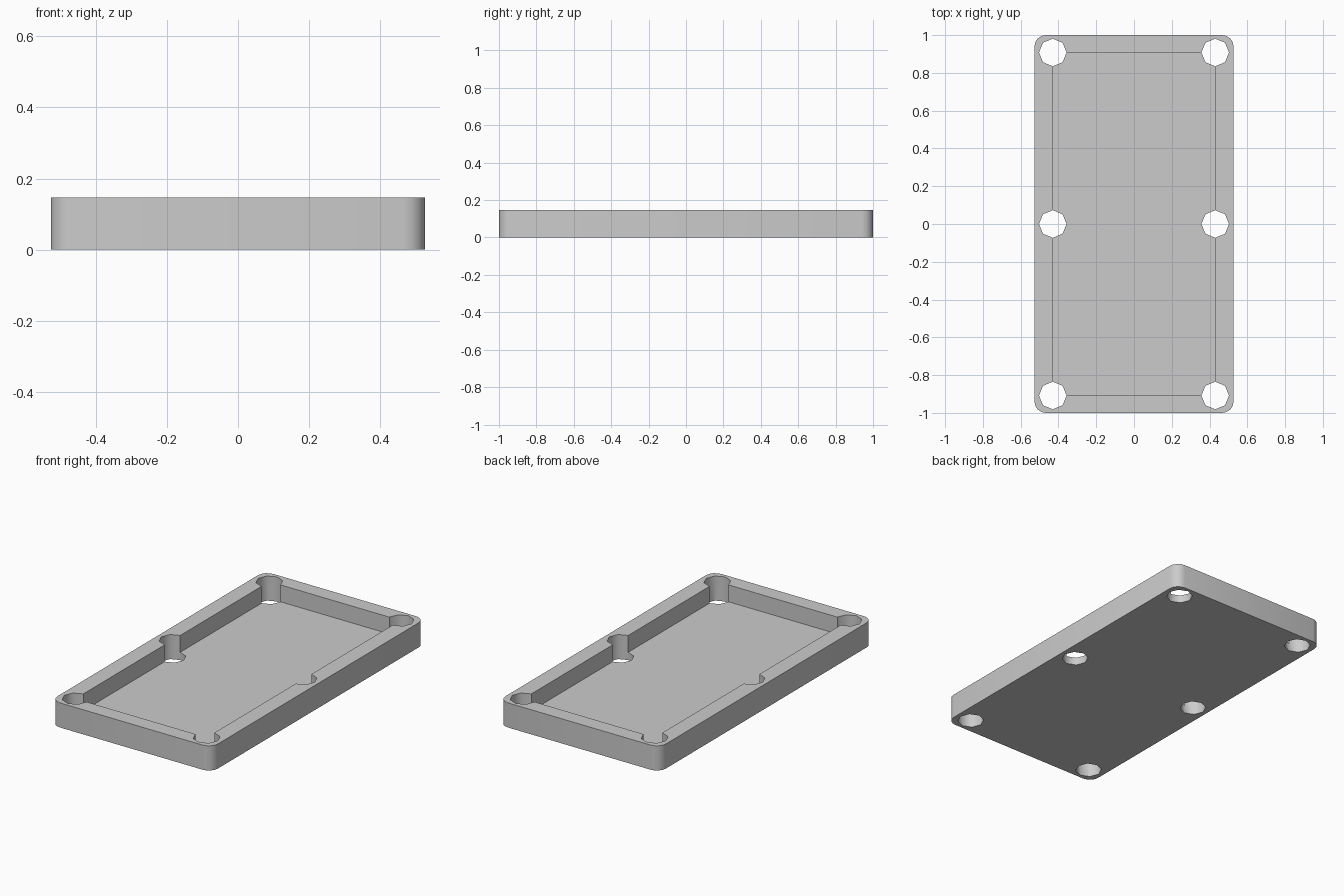
import bpy, bmesh
from math import sin, cos, pi

if "Cube" in bpy.data.objects:
    bpy.data.objects.remove(bpy.data.objects["Cube"])

W, L, H = 0.527, 1.0, 0.146      # half width, half length, height
PX, PY = 0.43, 0.908             # pocket centres and recess edges
FLOOR, POCKET_R, CORNER_R = 0.046, 0.073, 0.06


def prism(name, outline, z0, z1):
    """Extrude a closed outline from z0 to z1."""
    bm = bmesh.new()
    face = bm.faces.new([bm.verts.new((x, y, z0)) for x, y in outline])
    new = bmesh.ops.extrude_face_region(bm, geom=[face])["geom"]
    bmesh.ops.translate(bm, vec=(0, 0, z1 - z0),
                        verts=[v for v in new if isinstance(v, bmesh.types.BMVert)])
    bmesh.ops.recalc_face_normals(bm, faces=bm.faces)
    mesh = bpy.data.meshes.new(name)
    bm.to_mesh(mesh)
    bm.free()
    ob = bpy.data.objects.new(name, mesh)
    bpy.context.collection.objects.link(ob)
    return ob


def cut(target, cutter):
    bpy.context.view_layer.objects.active = target
    mod = target.modifiers.new("cut", 'BOOLEAN')
    mod.operation, mod.solver, mod.object = 'DIFFERENCE', 'EXACT', cutter
    bpy.ops.object.modifier_apply(modifier=mod.name)
    bpy.data.objects.remove(cutter)


# Table body with rounded corners
outline = []
for i, (sx, sy) in enumerate([(1, 1), (-1, 1), (-1, -1), (1, -1)]):
    for k in range(5):
        a = (i + k / 4) * pi / 2
        outline.append((sx * (W - CORNER_R) + CORNER_R * cos(a),
                        sy * (L - CORNER_R) + CORNER_R * sin(a)))
table = prism("table_top", outline, 0, H)

# Recessed playing surface
cut(table, prism("recess_cutter", [(-PX, -PY), (PX, -PY), (PX, PY), (-PX, PY)],
                 FLOOR, H + 0.1))

# Six octagonal pockets, right through the table
for x in (-PX, PX):
    for y in (-PY, 0, PY):
        ring = [(x + POCKET_R * cos(k * pi / 4), y + POCKET_R * sin(k * pi / 4))
                for k in range(8)]
        cut(table, prism("pocket_cutter", ring, -0.1, H + 0.1))

# Smooth the rounded walls, keep rims sharp
bpy.ops.object.select_all(action='DESELECT')
table.select_set(True)
bpy.context.view_layer.objects.active = table
bpy.ops.object.shade_smooth_by_angle(angle=0.87)
